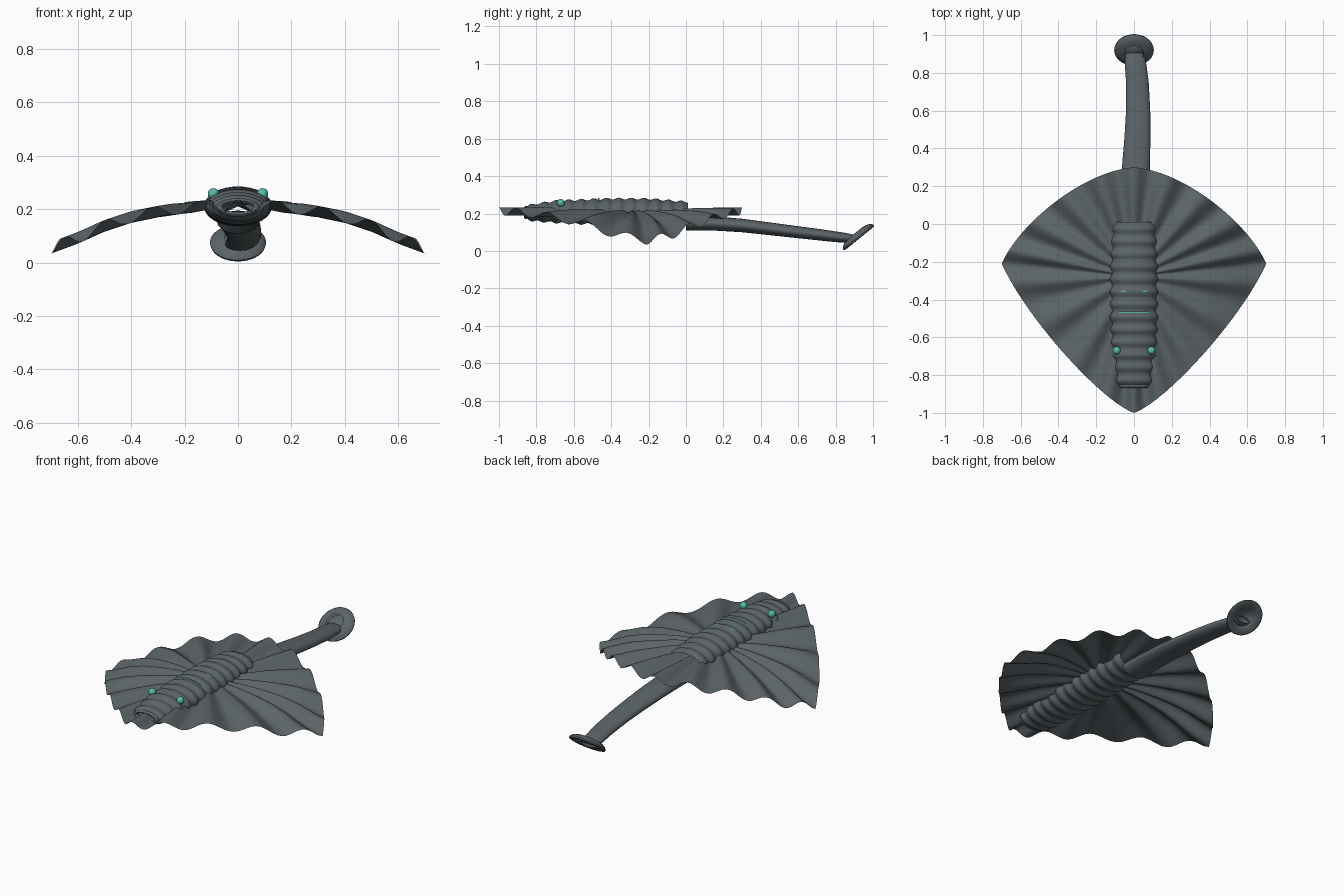
import bpy, math
from mathutils import Vector, Quaternion

if "Cube" in bpy.data.objects:
    bpy.data.objects.remove(bpy.data.objects["Cube"])


def material(name, rgb):
    m = bpy.data.materials.new(name)
    m.diffuse_color = (*rgb, 1)
    m.use_nodes = True
    m.node_tree.nodes["Principled BSDF"].inputs["Base Color"].default_value = m.diffuse_color
    return m


SKIN = material("slate_skin", (0.105, 0.127, 0.137))
TEAL = material("teal_glow", (0.09, 0.50, 0.42))


def build(name, verts, faces, mat, angle=50):
    me = bpy.data.meshes.new(name)
    me.from_pydata(verts, [], faces)
    me.materials.append(mat)
    ob = bpy.data.objects.new(name, me)
    bpy.context.collection.objects.link(ob)
    bpy.ops.object.select_all(action='DESELECT')
    ob.select_set(True)
    bpy.context.view_layer.objects.active = ob
    bpy.ops.object.mode_set(mode='EDIT')
    bpy.ops.mesh.select_all(action='SELECT')
    bpy.ops.mesh.remove_doubles(threshold=0.00005)
    bpy.ops.object.mode_set(mode='OBJECT')
    bpy.ops.object.shade_smooth_by_angle(angle=math.radians(angle))
    return ob


def loft(name, rings, mat):
    """Skin a list of equally long closed rings."""
    n = len(rings[0])
    verts = [p for r in rings for p in r]
    faces = [(i * n + j, i * n + (j + 1) % n, (i + 1) * n + (j + 1) % n, (i + 1) * n + j)
             for i in range(len(rings) - 1) for j in range(n)]
    return build(name, verts, faces, mat)


def interp(keys, t):
    """Smooth interpolation through (t, value) pairs."""
    for (a, va), (b, vb) in zip(keys, keys[1:]):
        if t <= b:
            s = max(0, (t - a) / (b - a))
            return va + (vb - va) * s
    return keys[-1][1]


def ellipse(cx, y, cz, rx, rz, n=32):
    return [(cx + rx * math.cos(2 * math.pi * j / n), y, cz - rz * math.sin(2 * math.pi * j / n))
            for j in range(n)]


# Wing sheet: curved diamond, drooping tips, ripples fanning out from the body
def bezier(p, t):
    c = ((1 - t) ** 3, 3 * t * (1 - t) ** 2, 3 * t * t * (1 - t), t ** 3)
    return [sum(w * q[k] for w, q in zip(c, p)) for k in (0, 1)]


FRONT = [(0, -1), (0.17, -0.94), (0.57, -0.50), (0.7, -0.21)]
BACK = [(0.7, -0.21), (0.61, 0.0), (0.27, 0.28), (0, 0.3)]
DROOP = [(0, 0.21), (0.1, 0.212), (0.2, 0.205), (0.3, 0.19), (0.4, 0.17),
         (0.5, 0.137), (0.6, 0.092), (0.7, 0.055)]
STEPS, RADIAL = 50, 24
half = [(*bezier(e, i / STEPS), k + i / STEPS)
        for k, e in enumerate((FRONT, BACK)) for i in range(STEPS)] + [(0, 0.3, 2.0)]
outline = half + [(-x, y, t) for x, y, t in half[-2:0:-1]]
rings = []
for r in range(RADIAL + 1):
    s = 0.001 + 0.999 * r / RADIAL
    ring = []
    for x, y, t in outline:
        px, py = x * s, -0.28 + (y + 0.28) * s
        ripple = 0.022 * min(1, s * 1.3) * math.cos(2 * math.pi * 4.5 * t)
        ring.append((px, py, interp(DROOP, abs(px)) + ripple))
    rings.append(ring)
loft("wing_sheet", rings, SKIN)

# Ribbed body: open flattened tube through the sheet
WIDTH = [(-0.86, 0.075), (-0.84, 0.09), (-0.7, 0.112), (-0.5, 0.122), (-0.2, 0.121), (0.01, 0.108)]
TOP = [(-0.86, 0.236), (-0.84, 0.245), (-0.7, 0.268), (-0.4, 0.28), (-0.2, 0.279), (0.01, 0.262)]
BOTTOM = [(-0.86, 0.175), (-0.82, 0.16), (-0.6, 0.145), (-0.2, 0.14), (0.01, 0.145)]
rings = []
for i in range(141):
    y = -0.86 + 0.87 * i / 140
    rib = 0.006 * math.sin(2 * math.pi * (y + 0.86) / 0.0669 - 1.5)
    zt, zb = interp(TOP, y) + rib * 0.8, interp(BOTTOM, y) - rib * 0.8
    rings.append(ellipse(0, y, (zt + zb) / 2, interp(WIDTH, y) + rib, (zt - zb) / 2))
loft("ribbed_body", rings, SKIN)

# Mouth lip at the open front
lip = [ellipse(0, -0.855 + 0.012 * math.sin(a), 0.2055, 0.068 + 0.012 * math.cos(a),
               0.026 + 0.009 * math.cos(a)) for a in [k * math.pi / 4 for k in range(9)]]
loft("mouth_lip", lip, SKIN)

# Thin glowing strips lying across the back, between ribs
for y, spans in ((-0.466, ((-0.085, 0.085),)), (-0.356, ((-0.07, -0.045), (0.045, 0.07)))):
    for a, b in spans:
        verts, faces = [], []
        zt, zb, w = interp(TOP, y), interp(BOTTOM, y), interp(WIDTH, y)
        for i in range(13):
            x = a + (b - a) * i / 12
            z = (zt + zb) / 2 + (zt - zb) / 2 * math.sqrt(1 - (x / w) ** 2) + 0.005
            verts += [(x, y - 0.004, z), (x, y + 0.004, z)]
        faces = [(2 * i, 2 * i + 2, 2 * i + 3, 2 * i + 1) for i in range(12)]
        build("back_strip", verts, faces, TEAL)

# Eyes
for side in (-1, 1):
    bpy.ops.mesh.primitive_uv_sphere_add(segments=20, ring_count=12, radius=0.021,
                                         location=(side * 0.092, -0.67, 0.257))
    eye = bpy.context.object
    eye.name = "eye"
    eye.data.materials.append(TEAL)
    bpy.ops.object.shade_smooth()

# Tail: tapering flattened tube with a slight sideways bend
TAIL = [(0.0, 0.0, 0.152, 0.078, 0.042), (0.15, 0.004, 0.147, 0.077, 0.038),
        (0.3, 0.010, 0.136, 0.074, 0.036), (0.45, 0.018, 0.118, 0.069, 0.034),
        (0.6, 0.022, 0.100, 0.064, 0.032), (0.75, 0.018, 0.082, 0.060, 0.030),
        (0.85, 0.008, 0.070, 0.057, 0.027), (0.91, 0.002, 0.066, 0.05, 0.018)]
rings = []
for i in range(41):
    y = 0.91 * i / 40
    cx, cz, rx, rz = (interp([(k[0], k[c]) for k in TAIL], y) for c in range(1, 5))
    rings.append(ellipse(cx, y, cz, rx, rz))
loft("tail", rings, SKIN)

# Tail sucker: tilted dish, hollow side facing down and back
PROFILE = [(0.05, -0.026), (0.075, -0.022), (0.095, -0.012), (0.105, 0.0), (0.103, 0.008),
           (0.093, 0.011), (0.072, 0.004), (0.055, -0.002), (0.046, -0.014), (0.001, -0.018)]
axis = Vector((0, 0.63, -0.777)).normalized()
rot = Vector((0, 0, 1)).rotation_difference(axis)
centre = Vector((0, 0.92, 0.075))
rings = [[centre + rot @ Vector((r * math.cos(a), r * math.sin(a), h))
          for a in [2 * math.pi * j / 36 for j in range(36)]] for r, h in PROFILE]
loft("tail_sucker", rings, SKIN)
